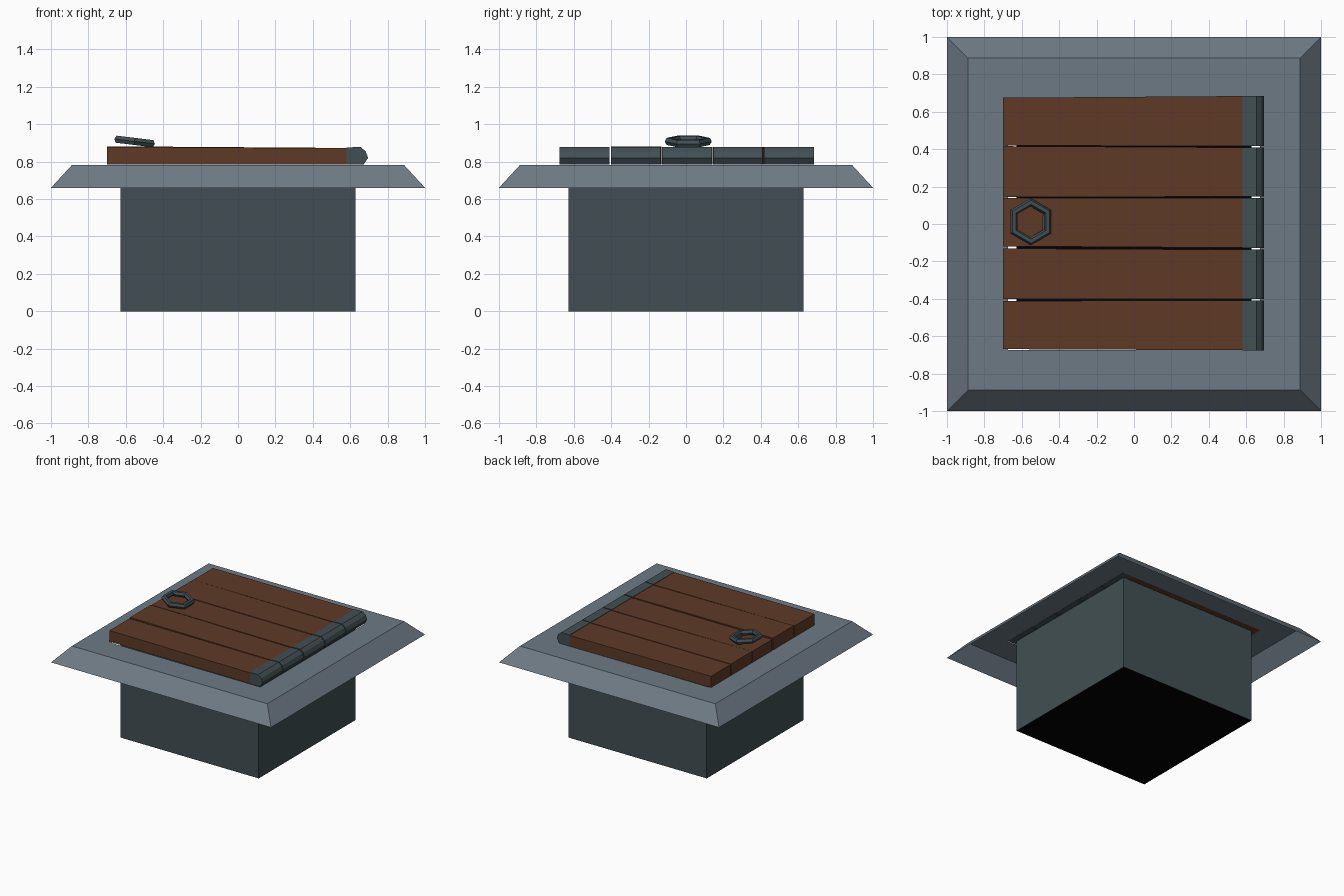
import bpy, math
from mathutils import Matrix

if "Cube" in bpy.data.objects:
    bpy.data.objects.remove(bpy.data.objects["Cube"])


def mat(name, r, g, b):
    m = bpy.data.materials.new(name)
    m.diffuse_color = (r, g, b, 1)
    m.use_nodes = True
    m.node_tree.nodes["Principled BSDF"].inputs["Base Color"].default_value = m.diffuse_color
    return m


STONE = mat("slate_stone", 0.155, 0.195, 0.235)
IRON = mat("dark_iron", 0.054, 0.078, 0.087)
WOOD = mat("brown_wood", 0.110, 0.042, 0.019)
BLACK = mat("black_pit", 0.0, 0.0, 0.0)


def make(name, verts, faces, *mats):
    me = bpy.data.meshes.new(name)
    me.from_pydata(verts, [], faces)
    me.update()
    for m in mats:
        me.materials.append(m)
    ob = bpy.data.objects.new(name, me)
    bpy.context.collection.objects.link(ob)
    return ob


def square(h, z):
    return [(-h, -h, z), (h, -h, z), (h, h, z), (-h, h, z)]


def bridge(rings, n):
    return [(r * n + i, r * n + (i + 1) % n, (r + 1) * n + (i + 1) % n, (r + 1) * n + i)
            for r in range(rings - 1) for i in range(n)]


def prism(name, profile, lo, hi, m):
    """Extrude an xz profile along y; lo and hi give the y edge at each x."""
    n = len(profile)
    verts = [(x, lo(x), z) for x, z in profile] + [(x, hi(x), z) for x, z in profile]
    faces = bridge(2, n) + [tuple(range(n))[::-1], tuple(range(n, 2 * n))]
    return make(name, verts, faces, m)


# Stone surround: sloped open shell with a square hole
make("stone_surround", square(1, 0.66) + square(0.888, 0.782) + square(0.675, 0.782),
     bridge(3, 4), STONE)

# Pit walls with a black floor
pit = make("pit", square(0.628, 0) + square(0.628, 0.778),
           bridge(2, 4) + [(3, 2, 1, 0)], IRON, BLACK)
for p in pit.data.polygons:
    if abs(p.normal.z) > 0.9:
        p.material_index = 1

# Slightly uneven planks, each with a rounded iron hinge end
# (low y at left, low y at right, high y at left, high y at right, top height)
planks = [(-0.669, -0.675, -0.411, -0.409, 0.876),
          (-0.401, -0.401, -0.131, -0.137, 0.882),
          (-0.119, -0.127, 0.139, 0.138, 0.876),
          (0.143, 0.147, 0.416, 0.409, 0.878),
          (0.420, 0.416, 0.675, 0.684, 0.876)]
for i, (a0, a1, b0, b1, top) in enumerate(planks):
    def edge(l, r):
        return lambda x: l + (r - l) * min(1, (x + 0.7) / 1.28)
    prism(f"plank_{i + 1}", [(-0.70, 0.784), (0.58, 0.784), (0.58, 0.873), (-0.70, top)],
          edge(a0, a1), edge(b0, b1), WOOD)
    prism(f"hinge_{i + 1}",
          [(0.58, 0.784), (0.672, 0.784), (0.695, 0.82), (0.683, 0.855),
           (0.655, 0.878), (0.58, 0.876)],
          lambda x: a1, lambda x: b1, IRON)

# Six-sided pull ring, tilted on its staple
bpy.ops.mesh.primitive_torus_add(major_segments=6, minor_segments=6,
                                 major_radius=0.104, minor_radius=0.022)
ring = bpy.context.object
ring.name = "pull_ring"
ring.data.transform(Matrix.Translation((-0.553, 0.012, 0.908))
                    @ Matrix.Rotation(math.radians(7), 4, 'Y')
                    @ Matrix.Rotation(math.radians(30), 4, 'Z'))
ring.data.materials.append(IRON)

# Small staple holding the ring
prism("ring_staple", [(-0.490, 0.87), (-0.455, 0.87), (-0.455, 0.905), (-0.490, 0.905)],
      lambda x: -0.03, lambda x: 0.045, IRON)
